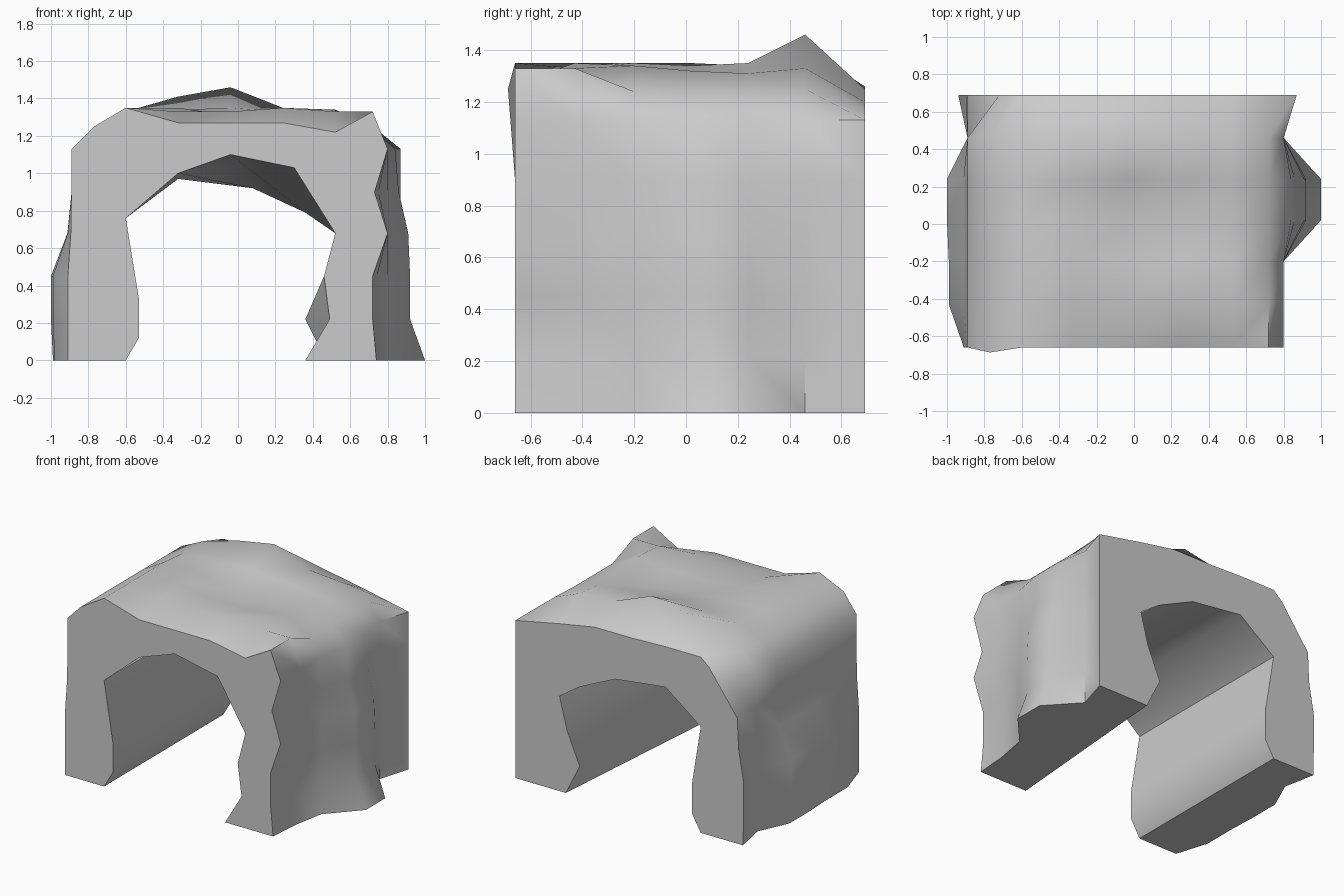
import bpy, bmesh, math

if "Cube" in bpy.data.objects:
    bpy.data.objects.remove(bpy.data.objects["Cube"])

# stations along the depth and heights up the legs
YS = [-0.66, -0.43, -0.2, 0.02, 0.24, 0.46, 0.69]
ZS = [0, 0.22, 0.45, 0.68, 0.9, 1.13]

# left flank: low bulge per station, fading with height, plus back taper
left_bulge = [0.02, 0.10, 0.10, 0.11, 0.11, 0.0, 0.05]
left_fade = [0.9, 1, 1, 0.2, 0, 0]
# right flank: central buttress and front notches by height
buttress = [0.20, 0.12, 0.12, 0.11, 0.06, 0.04]
notch = [-0.06, -0.08, -0.08, 0, -0.07, 0]
notch_fade = [1, 0.7, 0, 0, 0, 0, 0]

# roof heights: one row per x, one value per station
ROOF = {
    -0.60: [1.35, 1.35, 1.35, 1.35, 1.33, 1.33, 1.26],
    -0.32: [1.27, 1.33, 1.35, 1.34, 1.34, 1.41, 1.26],
    -0.04: [1.27, 1.33, 1.31, 1.31, 1.35, 1.46, 1.25],
    0.24: [1.27, 1.35, 1.31, 1.29, 1.33, 1.35, 1.25],
    0.52: [1.22, 1.33, 1.34, 1.32, 1.31, 1.33, 1.20],
    0.72: [1.33, 1.33, 1.24, 1.24, 1.24, 1.25, 1.16],
}

# tunnel profiles at the front and back mouths
LEFT_WALL = [(-0.6, 0), (-0.53, 0.12), (-0.53, 0.33), (-0.6, 0.76)]
FRONT_IN = LEFT_WALL + [(-0.32, 1.0), (-0.04, 1.1), (0.3, 1.03), (0.52, 0.68),
                        (0.46, 0.45), (0.49, 0.22), (0.36, 0)]
BACK_IN = LEFT_WALL + [(-0.32, 0.97), (0.08, 0.92), (0.36, 0.79), (0.52, 0.68),
                       (0.46, 0.45), (0.36, 0.22), (0.47, 0)]


def outer_section(j):
    """Outer outline at station j, from the left foot over the roof to the right foot."""
    y, back, front = YS[j], j == 6, j == 0
    pts = []
    for i, z in enumerate(ZS):
        x = -0.89 - left_bulge[j] * left_fade[i]
        if back and i == 5:
            x = -0.72
        pts.append((x, y, z))
    pts.append((-0.67, y, 1.20) if back else (-0.77, y - 0.027 * front, 1.25))
    pts += [(x, y, zs[j]) for x, zs in ROOF.items()]
    for i in reversed(range(6)):
        x = 0.80 + buttress[i] * (j in (3, 4)) + notch[i] * notch_fade[j] + 0.07 * back
        pts.append((x, y, ZS[i]))
    return pts


bm = bmesh.new()
add = lambda pts: [bm.verts.new(p) for p in pts]
outer = [add(outer_section(j)) for j in range(7)]
inner = [add([(x, y, z) for x, z in prof])
         for y, prof in ((YS[0], FRONT_IN), (YS[-1], BACK_IN))]


def skin(rows):
    for a, b in zip(rows, rows[1:]):
        for i in range(len(a) - 1):
            bm.faces.new((a[i], a[i + 1], b[i + 1], b[i]))


# weathered shell, straight tunnel, mouth faces and foot soles
skin(outer)
skin(inner)
for o, n in ((outer[0], inner[0]), (outer[-1], inner[1])):
    bm.faces.new(o + n[::-1])
for k in (0, -1):
    bm.faces.new([r[k] for r in outer] + [inner[1][k], inner[0][k]])
bmesh.ops.recalc_face_normals(bm, faces=bm.faces)

mesh = bpy.data.meshes.new("rock_arch")
bm.to_mesh(mesh)
bm.free()
arch = bpy.data.objects.new("rock_arch", mesh)
bpy.context.collection.objects.link(arch)
bpy.context.view_layer.objects.active = arch
arch.select_set(True)
bpy.ops.object.shade_smooth_by_angle(angle=math.radians(50))
